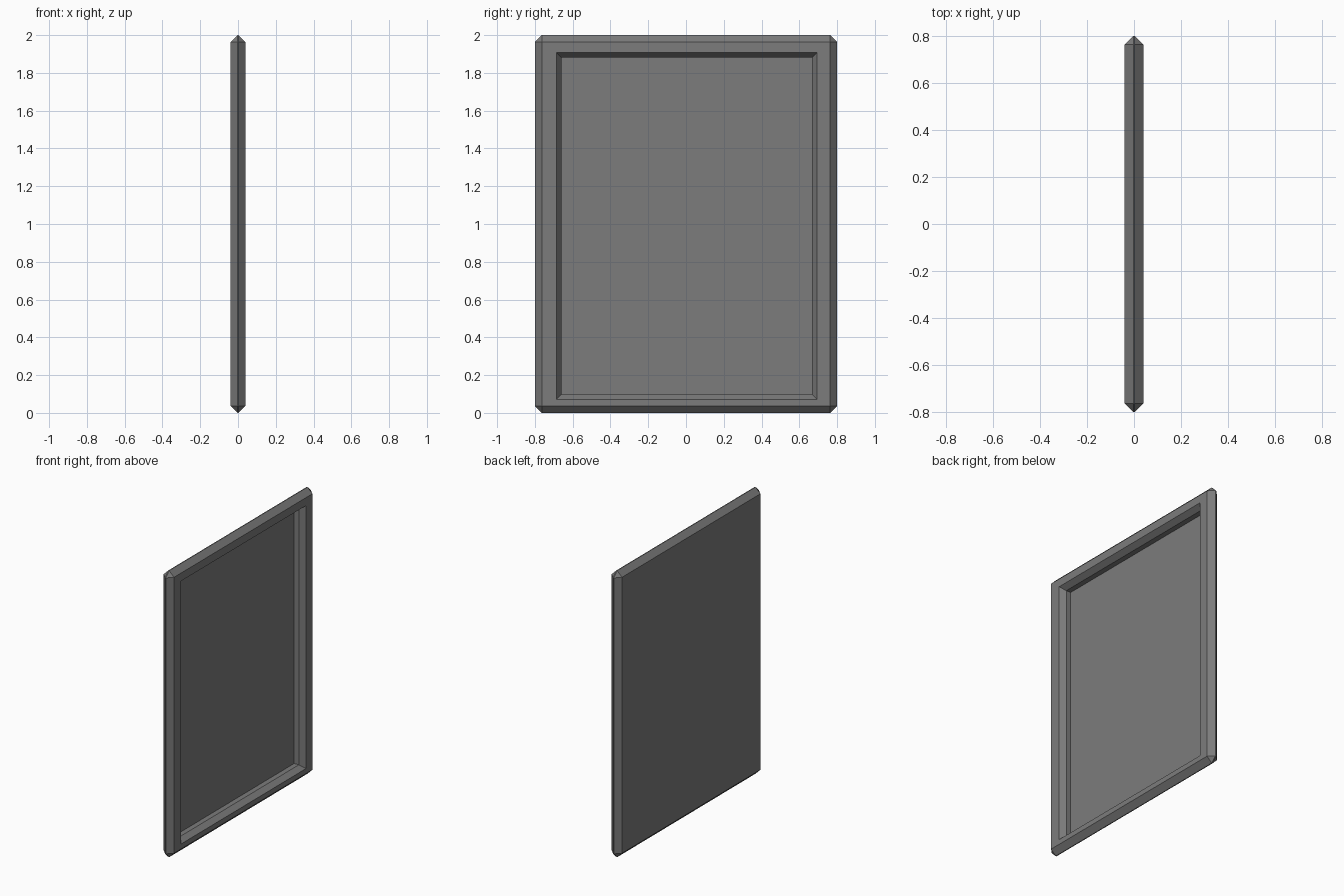
import bpy
import bmesh
from mathutils import Vector

cube = bpy.data.objects.get("Cube")
if cube:
    bpy.data.objects.remove(cube, do_unlink=True)

SIZE = Vector((0.08, 1.6, 2.0))
BEVEL = 0.037
GREY = (0.2, 0.2, 0.2, 1.0)

material = bpy.data.materials.new("dark grey")
material.use_nodes = True
material.diffuse_color = GREY
material.node_tree.nodes["Principled BSDF"].inputs["Base Color"].default_value = GREY

# Slab with chamfered edges
bm = bmesh.new()
bmesh.ops.create_cube(bm, size=1.0)
bmesh.ops.scale(bm, vec=SIZE, verts=bm.verts)
bmesh.ops.translate(bm, vec=(0, 0, SIZE.z / 2), verts=bm.verts)
bmesh.ops.bevel(bm, geom=bm.edges[:], offset=BEVEL, offset_type='OFFSET',
                segments=1, affect='EDGES')

# Opening outline, slightly off centre on the +x face
panel = max(bm.faces, key=lambda f: f.calc_center_median().x)
bmesh.ops.inset_individual(bm, faces=[panel], thickness=0.05)
for v in panel.verts:
    v.co.y = 0.693 if v.co.y > 0 else -0.685
    v.co.z = 1.907 if v.co.z > 1 else 0.072

# Chamfered lip, then a straight wall down to the thin panel
bmesh.ops.inset_individual(bm, faces=[panel], thickness=BEVEL, depth=-BEVEL)
bmesh.ops.inset_individual(bm, faces=[panel], thickness=0.0, depth=-0.036)
bmesh.ops.recalc_face_normals(bm, faces=bm.faces)

mesh = bpy.data.meshes.new("framed_panel")
bm.to_mesh(mesh)
bm.free()
mesh.materials.append(material)
obj = bpy.data.objects.new("framed_panel", mesh)
bpy.context.collection.objects.link(obj)
